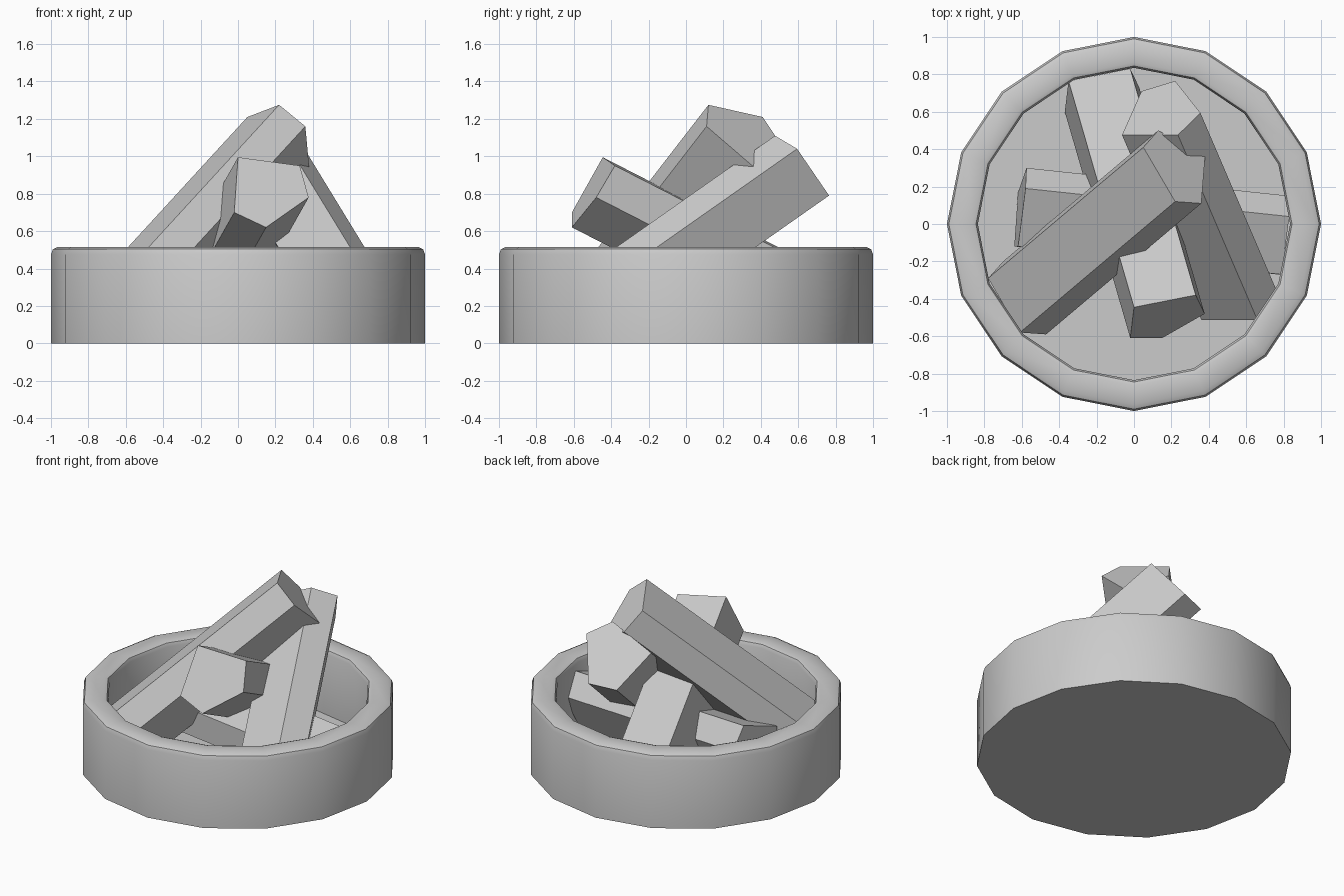
import bpy, bmesh
from math import cos, sin, pi
from mathutils import Vector

if "Cube" in bpy.data.objects:
    bpy.data.objects.remove(bpy.data.objects["Cube"])


def finish(bm, name):
    bmesh.ops.recalc_face_normals(bm, faces=bm.faces)
    mesh = bpy.data.meshes.new(name)
    bm.to_mesh(mesh)
    bm.free()
    obj = bpy.data.objects.new(name, mesh)
    bpy.context.collection.objects.link(obj)
    return obj


def lathe(name, profile, sides):
    """Revolve an (r, z) profile and close both ends with a flat face."""
    bm = bmesh.new()
    rings = [[bm.verts.new((r * cos(2 * pi * i / sides), r * sin(2 * pi * i / sides), z))
              for i in range(sides)] for r, z in profile]
    for a, b in zip(rings, rings[1:]):
        for i in range(sides):
            j = (i + 1) % sides
            bm.faces.new((a[i], a[j], b[j], b[i]))
    bm.faces.new(rings[0])
    bm.faces.new(rings[-1])
    return finish(bm, name)


def log(name, end, run):
    """Five-sided split log: end outline extruded along the run vector."""
    bm = bmesh.new()
    a = [bm.verts.new(p) for p in end]
    b = [bm.verts.new(Vector(p) + Vector(run)) for p in end]
    bm.faces.new(a)
    bm.faces.new(b)
    for i in range(5):
        j = (i + 1) % 5
        bm.faces.new((a[i], a[j], b[j], b[i]))
    return finish(bm, name)


# Round 16-sided pit with a softened rim and a recessed floor
pit = lathe("fire_pit", [(1, 0), (1, 0.475), (0.99, 0.503), (0.965, 0.515),
                         (0.865, 0.515), (0.845, 0.508), (0.835, 0.485),
                         (0.835, 0.06)], 16)
bpy.context.view_layer.objects.active = pit
pit.select_set(True)
bpy.ops.object.shade_smooth_by_angle(angle=0.7)

# Leaning logs and the one lying at the bottom
log("top_log", [(0.05, 0.41, 1.21), (0.22, 0.12, 1.275), (0.36, 0.11, 1.16),
                (0.38, 0.36, 0.945), (0.13, 0.50, 1.075)], (-0.83, -0.70, -0.905))
log("right_log", [(0.235, 0.476, 1.11), (0.355, 0.594, 1.04), (0.22, 0.765, 0.79),
                  (0.04, 0.71, 0.77), (-0.064, 0.476, 0.97)], (0.425, -0.99, -0.695))
log("front_log", [(0, -0.445, 0.995), (0.33, -0.38, 0.95), (0.378, -0.48, 0.78),
                  (0.15, -0.61, 0.62), (-0.02, -0.61, 0.70)], (-0.35, 1.21, -0.62))
log("bottom_log", [(-0.58, 0.19, 0.49), (-0.575, 0.30, 0.35), (-0.62, 0.168, 0.055),
                   (-0.64, -0.12, 0.20), (-0.62, -0.12, 0.38)], (1.41, -0.15, -0.05))
